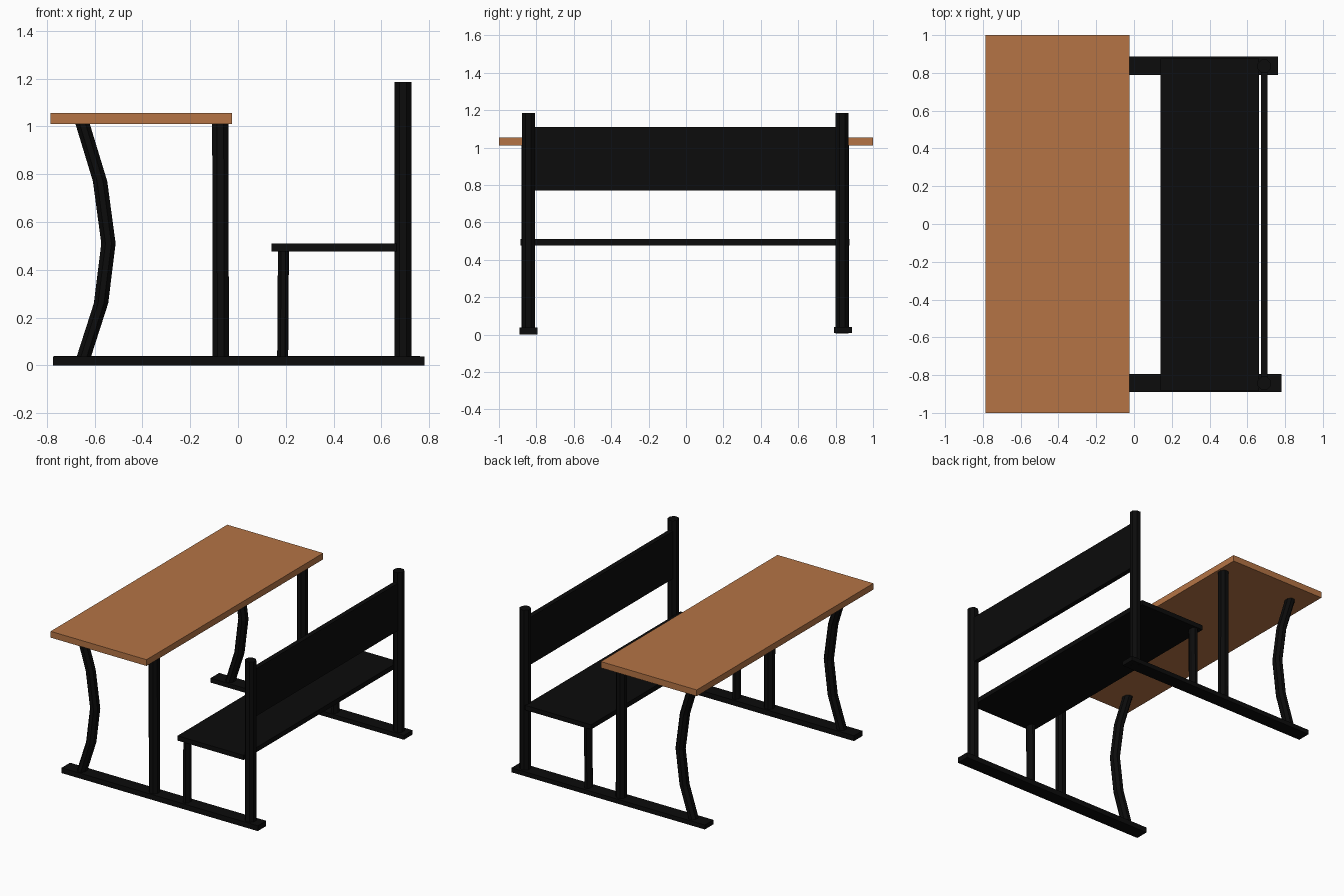
import bpy, bmesh, math

if "Cube" in bpy.data.objects:
    bpy.data.objects.remove(bpy.data.objects["Cube"])


def material(name, rgb):
    m = bpy.data.materials.new(name)
    m.diffuse_color = (*rgb, 1)
    m.use_nodes = True
    m.node_tree.nodes["Principled BSDF"].inputs["Base Color"].default_value = m.diffuse_color
    return m


WOOD = material("warm wood", (0.46, 0.175, 0.06))
BLACK = material("black metal", (0.0035, 0.0035, 0.0035))


def finish(bm, name, mat):
    bmesh.ops.recalc_face_normals(bm, faces=bm.faces)
    me = bpy.data.meshes.new(name)
    bm.to_mesh(me)
    bm.free()
    me.materials.append(mat)
    ob = bpy.data.objects.new(name, me)
    bpy.context.collection.objects.link(ob)
    return ob


def box(name, x, y, z, mat):
    """Box from (min, max) ranges."""
    bm = bmesh.new()
    bmesh.ops.create_cube(bm, size=1)
    for v in bm.verts:
        for i, (a, b) in enumerate((x, y, z)):
            v.co[i] = (a + b) / 2 + v.co[i] * (b - a)
    return finish(bm, name, mat)


def tube(name, path, y, rx, ry, sides=8):
    """Loft level rings along (x, z) points at one y."""
    bm = bmesh.new()
    k = math.cos(math.pi / sides)
    rings = []
    for x, z in path:
        angles = [2 * math.pi * (i + 0.5) / sides for i in range(sides)]
        rings.append([bm.verts.new((x + rx / k * math.cos(a),
                                    y + ry / k * math.sin(a), z)) for a in angles])
    for lo, hi in zip(rings, rings[1:]):
        for i in range(sides):
            j = (i + 1) % sides
            bm.faces.new((lo[i], lo[j], hi[j], hi[i]))
    bm.faces.new(rings[0][::-1])
    bm.faces.new(rings[-1])
    return finish(bm, name, BLACK)


# Flat boards
box("tabletop", (-0.785, -0.025), (-1, 1), (1.01, 1.055), WOOD)
box("seat", (0.14, 0.663), (-0.885, 0.875), (0.476, 0.51), BLACK)
box("backrest", (0.672, 0.706), (-0.82, 0.82), (0.77, 1.11), BLACK)

# Foot rails, slightly different lengths on each side
box("near_foot_rail", (-0.775, 0.78), (-0.89, -0.795), (0, 0.038), BLACK)
box("far_foot_rail", (-0.77, 0.762), (0.79, 0.887), (0.008, 0.04), BLACK)

# Legs and posts on both sides
curve = [(-0.647, 0.03), (-0.573, 0.26), (-0.542, 0.51), (-0.577, 0.77), (-0.65, 1.01)]
for side, y in (("near", -0.843), ("far", 0.835)):
    tube(side + "_curved_table_leg", curve, y, 0.03, 0.036)
    tube(side + "_straight_table_leg", [(-0.072, 0.03), (-0.074, 1.01)], y, 0.034, 0.036)
    tube(side + "_seat_leg", [(0.187, 0.03), (0.19, 0.48)], y, 0.023, 0.034)
    tube(side + "_back_post", [(0.69, 0.006), (0.69, 1.185)], y, 0.035, 0.035)
